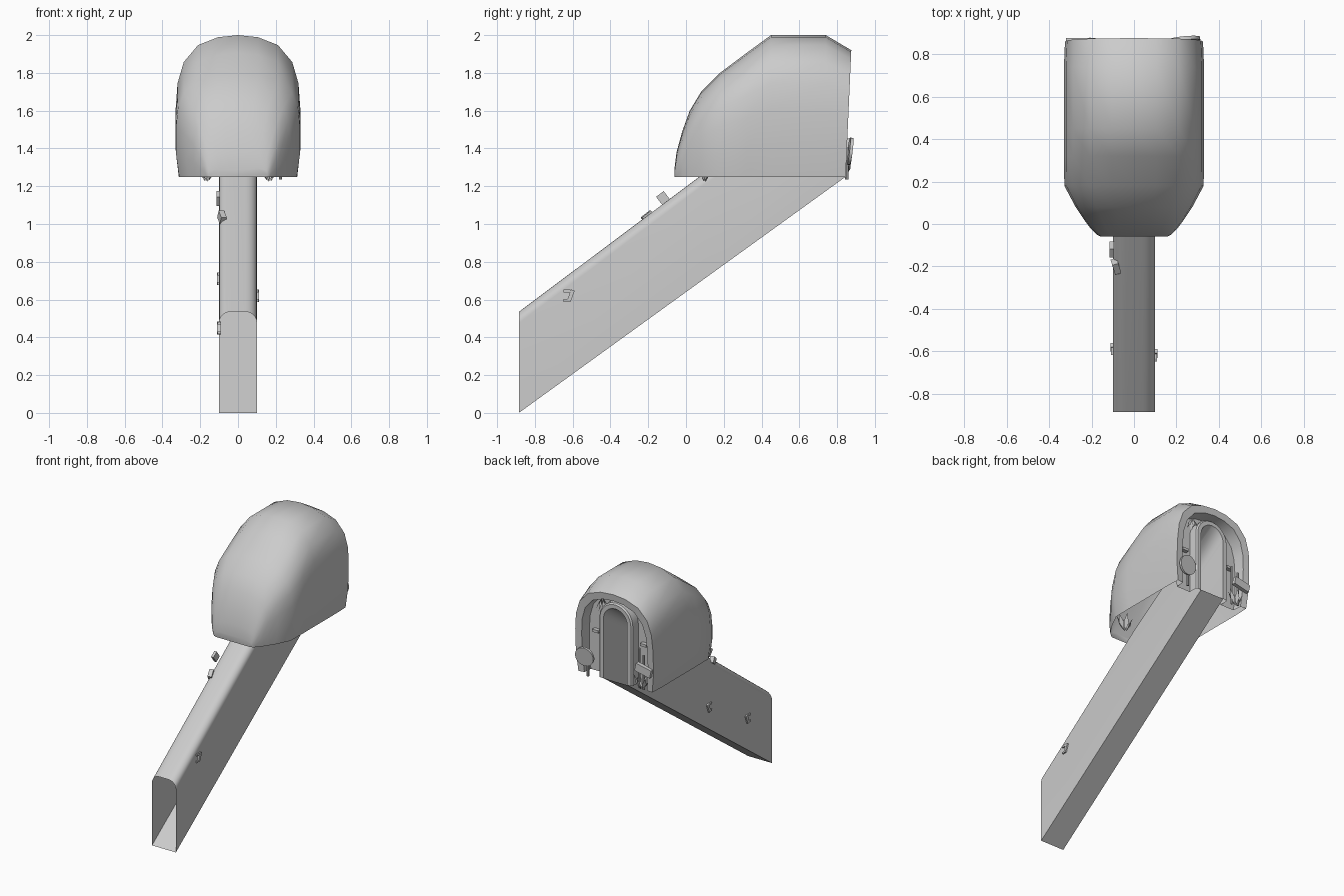
import bpy, bmesh, math
from mathutils import Vector

if "Cube" in bpy.data.objects:
    bpy.data.objects.remove(bpy.data.objects["Cube"])

def finish(name, bm, angle=35):
    bmesh.ops.recalc_face_normals(bm, faces=bm.faces)
    me = bpy.data.meshes.new(name)
    bm.to_mesh(me)
    bm.free()
    ob = bpy.data.objects.new(name, me)
    bpy.context.collection.objects.link(ob)
    bpy.ops.object.select_all(action='DESELECT')
    ob.select_set(True)
    bpy.context.view_layer.objects.active = ob
    bpy.ops.object.shade_smooth_by_angle(angle=math.radians(angle))
    return ob

def loft(name, rings, closed=False, cap_first=False, angle=35):
    bm = bmesh.new()
    vs = [[bm.verts.new(p) for p in r] for r in rings]
    n = len(vs[0])
    for a, b in zip(vs, vs[1:]):
        for i in range(n if closed else n - 1):
            j = (i + 1) % n
            bm.faces.new((a[i], a[j], b[j], b[i]))
    if cap_first:
        bm.faces.new(vs[0])
    return finish(name, bm, angle)

# Hood cross-section: half arch as (width fraction, height fraction), mirrored
HALF = [(.95, 0), (1, .22), (1, .48), (.97, .66), (.87, .81), (.64, .93), (.32, .985)]
ARCH = HALF + [(0, 1)] + [(-x, t) for x, t in reversed(HALF)]
FLOOR = 1.25

def section(y, w, top, lean=0):
    return [(x * w, y + lean * (t - 1), FLOOR + t * (top - FLOOR)) for x, t in ARCH]

hood = [(-.06, .155, 1.30), (-.05, .175, 1.38), (-.02, .205, 1.49), (.02, .235, 1.60),
        (.08, .275, 1.70), (.18, .328, 1.80), (.32, .33, 1.905), (.45, .33, 2.0),
        (.74, .33, 2.0)]
loft("hood_shell", [section(*s) for s in hood] + [section(.875, .325, 1.92, .03)],
     cap_first=True, angle=50)

# Rear rim, reveal and recessed wall around the doorway
def door(y, w, h):
    # same point count as ARCH so that the wall can be lofted to it
    pts = [(w, y, FLOOR), (w, y, FLOOR + (h - w) * .5)]
    for i in range(11):
        a = math.pi * i / 10
        pts.append((w * math.cos(a), y, FLOOR + h - w + w * math.sin(a)))
    return pts + [(-w, y, FLOOR + (h - w) * .5), (-w, y, FLOOR)]

loft("rear_rim_and_wall", [section(.875, .325, 1.92, .03), section(.87, .275, 1.87, .03),
                           section(.77, .27, 1.865), door(.77, .14, .59)])
loft("door_frame", [door(.77, .14, .59), door(.835, .14, .59), door(.845, .13, .58),
                    door(.845, .10, .55)])

# Sloping corridor, open at both ends
def tunnel(y, z0, h, r):
    w = .10
    pts = [(-w, y, z0), (w, y, z0)]
    for i in range(7):
        a = math.pi / 2 * i / 6
        pts.append((w - r + r * math.cos(a), y, z0 + h - r + r * math.sin(a)))
    for i in range(7):
        a = math.pi / 2 * (1 + i / 6)
        pts.append((-w + r + r * math.cos(a), y, z0 + h - r + r * math.sin(a)))
    return pts

loft("sloping_corridor", [tunnel(-.885, 0, .535, .06), tunnel(.1, .712, .56, .06),
                          tunnel(.845, 1.25, .55, .098)], closed=True)

# Small helpers for the fittings
def box(name, loc, size, tilt=(0, 0, 0)):
    bm = bmesh.new()
    bmesh.ops.create_cube(bm, size=1)
    for v in bm.verts:
        v.co = Vector(v.co[k] * size[k] for k in range(3))
    ob = finish(name, bm)
    ob.location, ob.rotation_euler = loc, tilt
    return ob

def rod(name, loc, r, depth, tilt=(0, 0, 0), n=12):
    bm = bmesh.new()
    bmesh.ops.create_cone(bm, cap_ends=True, segments=n, radius1=r, radius2=r, depth=depth)
    ob = finish(name, bm)
    ob.location, ob.rotation_euler = loc, tilt
    return ob

def plant(name, loc, size=.12, down=False):
    bm = bmesh.new()
    s = -1 if down else 1
    for i in range(6):
        a = math.tau * i / 6 + .3
        d = Vector((math.cos(a), math.sin(a) * .6, 0))
        side = Vector((-d.y, d.x, 0)).normalized() * size * .16
        up = Vector((0, 0, s * size))
        base, mid, tip = d * .01, d * size * .35 + up * .45, d * size * .6 + up
        v = [bm.verts.new(p) for p in (base, mid + side, tip, mid - side)]
        bm.faces.new(v)
    ob = finish(name, bm)
    ob.location = loc

# Round and rectangular sign posts beside the doorway
rod("round_sign", (.24, .868, 1.385), .072, .016, (math.radians(83), 0, math.radians(5)), 24)
rod("round_sign_post", (.225, .85, 1.32), .009, .17, n=8)
box("plank_sign", (-.25, .86, 1.41), (.13, .03, .06), (0, math.radians(-12), 0))
rod("plank_sign_post", (-.235, .84, 1.38), .009, .26, n=8)
rod("thin_post", (-.19, .83, 1.40), .007, .30, n=8)

# Plants at the rear, under the hood, and hanging in the arch
plant("rear_plant", (-.22, .84, 1.245), .11)
plant("hanging_plant", (.14, .80, 1.82), .08, True)
for s in (-1, 1):
    plant("front_plant", (s * .165, .10, 1.225), .12)
    box("wall_bracket", (s * .20, .785, 1.56), (.05, .03, .02))

# Brackets that poke through the corridor walls
for x, y, z in ((-.1, -.12, .71), (-.1, -.58, .45), (.1, -.61, .62)):
    box("corridor_bracket", (x, y, z), (.022, .02, .065), (math.radians(-20), 0, 0))
    for dz in (-.025, .025):
        box("bracket_arm", (x, y - .02, z + dz), (.018, .035, .014))
box("roof_bracket", (-.105, -.12, 1.135), (.02, .05, .06), (math.radians(37), 0, 0))
box("roof_knob", (-.085, -.20, 1.035), (.03, .06, .045), (math.radians(37), 0, .3))
